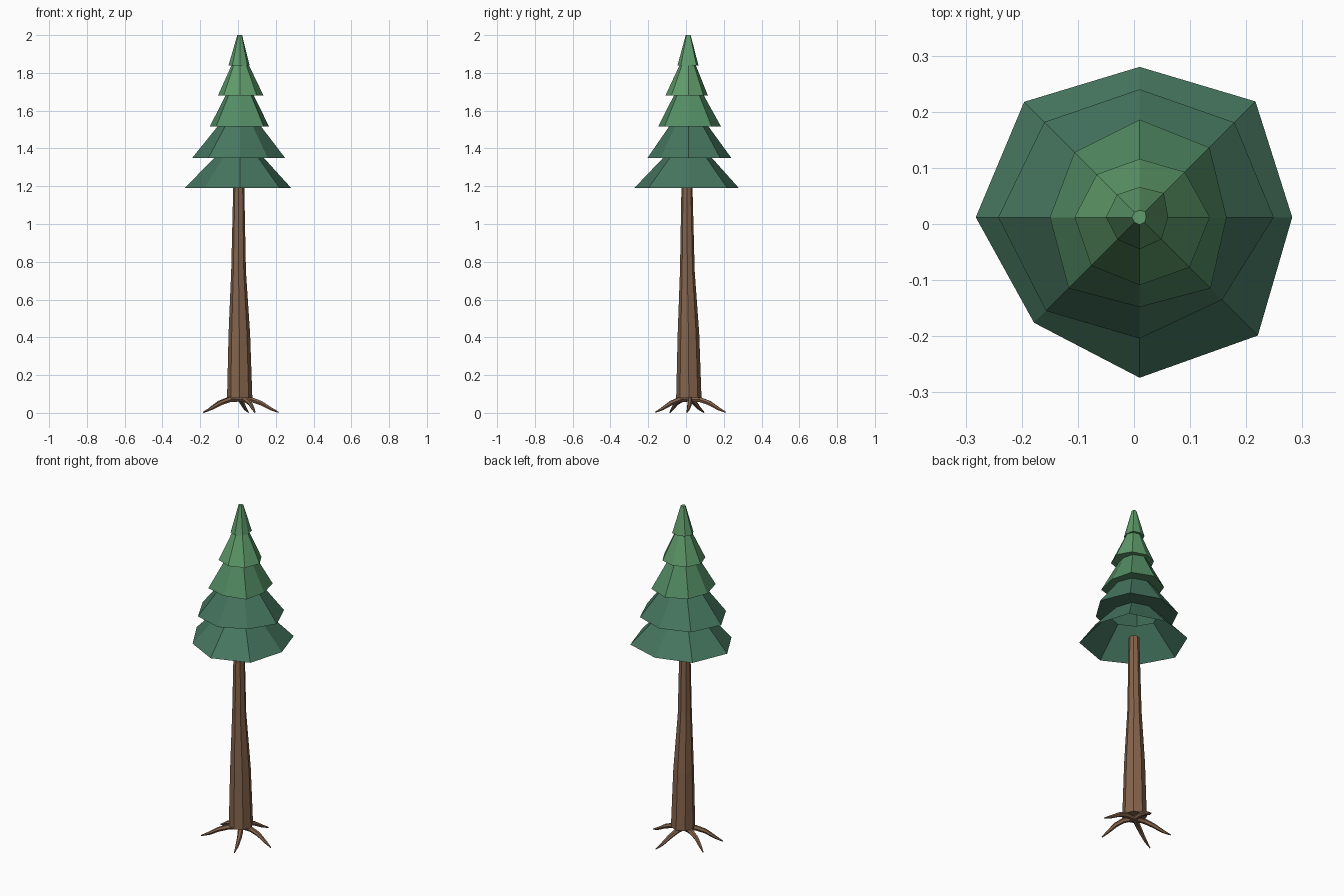
import bpy, bmesh
from math import sin, cos, pi
from mathutils import Vector

if "Cube" in bpy.data.objects:
    bpy.data.objects.remove(bpy.data.objects["Cube"])


def material(name, color):
    m = bpy.data.materials.new(name)
    m.diffuse_color = (*color, 1)
    m.use_nodes = True
    m.node_tree.nodes["Principled BSDF"].inputs["Base Color"].default_value = m.diffuse_color
    return m


def loft(name, rings, mat, cap_start=False, cap_end=False):
    """Join equal-sized rings of points with flat quads."""
    bm = bmesh.new()
    loops = [[bm.verts.new(p) for p in ring] for ring in rings]
    for a, b in zip(loops, loops[1:]):
        for i in range(len(a)):
            j = (i + 1) % len(a)
            bm.faces.new((a[i], a[j], b[j], b[i]))
    if cap_start:
        bm.faces.new(loops[0][::-1])
    if cap_end:
        bm.faces.new(loops[-1])
    mesh = bpy.data.meshes.new(name)
    bm.to_mesh(mesh)
    bm.free()
    obj = bpy.data.objects.new(name, mesh)
    obj.data.materials.append(mat)
    bpy.context.collection.objects.link(obj)
    return obj


def ring(cx, cy, z, radii):
    n = len(radii)
    return [(cx + r * cos(2 * pi * i / n), cy + r * sin(2 * pi * i / n), z)
            for i, r in enumerate(radii)]


bark = material("bark", (0.235, 0.127, 0.072))
dark = material("dark_needles", (0.061, 0.18, 0.115))
mid = material("mid_needles", (0.085, 0.26, 0.125))
light = material("light_needles", (0.115, 0.33, 0.145))

# Foliage: bottom height, top radius, uneven rim radii (from +x, anticlockwise)
tiers = [
    (1.19, 0.132, (.272, .292, .268, .291, .292, .266, .286, .298), dark),
    (1.35, 0.110, (.239, .239, .228, .240, .252, .236, .216, .208), dark),
    (1.515, 0.080, (.155, .176, .174, .164, .160, .179, .160, .179), mid),
    (1.68, 0.045, (.125, .114, .104, .108, .116, .122, .121, .126), light),
    (1.84, 0.013, (.051, .061, .054, .057, .060, .056, .057, .055), light),
]
CX, CY = 0.01, 0.012
tops = [t[0] for t in tiers[1:]] + [2.0]
for k, (z, r_top, rim, mat) in enumerate(tiers):
    mean = sum(rim) / 8
    rings = [ring(CX, CY, z, rim),
             ring(CX, CY, tops[k], [r_top * r / mean for r in rim])]
    if k:
        # flat underside reaching the tier below
        below = tiers[k - 1]
        m = sum(below[2]) / 8
        rings.insert(0, ring(CX, CY, z, [below[1] * r / m for r in below[2]]))
    loft(f"foliage_tier_{k + 1}", rings, mat, cap_end=(k == 4))

# Trunk: tapered eight-sided post
loft("trunk", [ring(0.009, 0.015, 0.08, [0.067] * 8),
               ring(0.007, 0.013, 0.42, [0.057] * 8),
               ring(0.003, 0.007, 0.75, [0.039] * 8),
               ring(0.004, 0.005, 1.21, [0.029] * 8)], bark, True, True)

# Roots: thin arched tapering tubes from the trunk base to the ground
tips = [(.214, .005), (.055, .21), (-.18, .095), (-.185, -.085), (.09, -.163)]
profile = [(0.0, .072, .014), (.3, .070, .015), (.55, .052, .013),
           (.8, .022, .009), (1.0, .003, .003)]
for n, (tx, ty) in enumerate(tips):
    start = Vector((0.008, 0.013, 0))
    run = Vector((tx, ty, 0)) - start
    side = Vector((-run.y, run.x, 0)).normalized()
    pts = [start + run * t + Vector((0, 0, z)) + side * 0.012 * sin(pi * t)
           for t, z, _ in profile]
    rings = []
    for i, p in enumerate(pts):
        d = (pts[min(i + 1, 4)] - pts[max(i - 1, 0)]).normalized()
        u = d.cross(Vector((0, 0, 1))).normalized()
        v = u.cross(d)
        r = profile[i][2]
        rings.append([p + (u * cos(a) + v * sin(a)) * r
                      for a in (2 * pi * s / 6 for s in range(6))])
    loft(f"root_{n + 1}", rings, bark, True, True)
